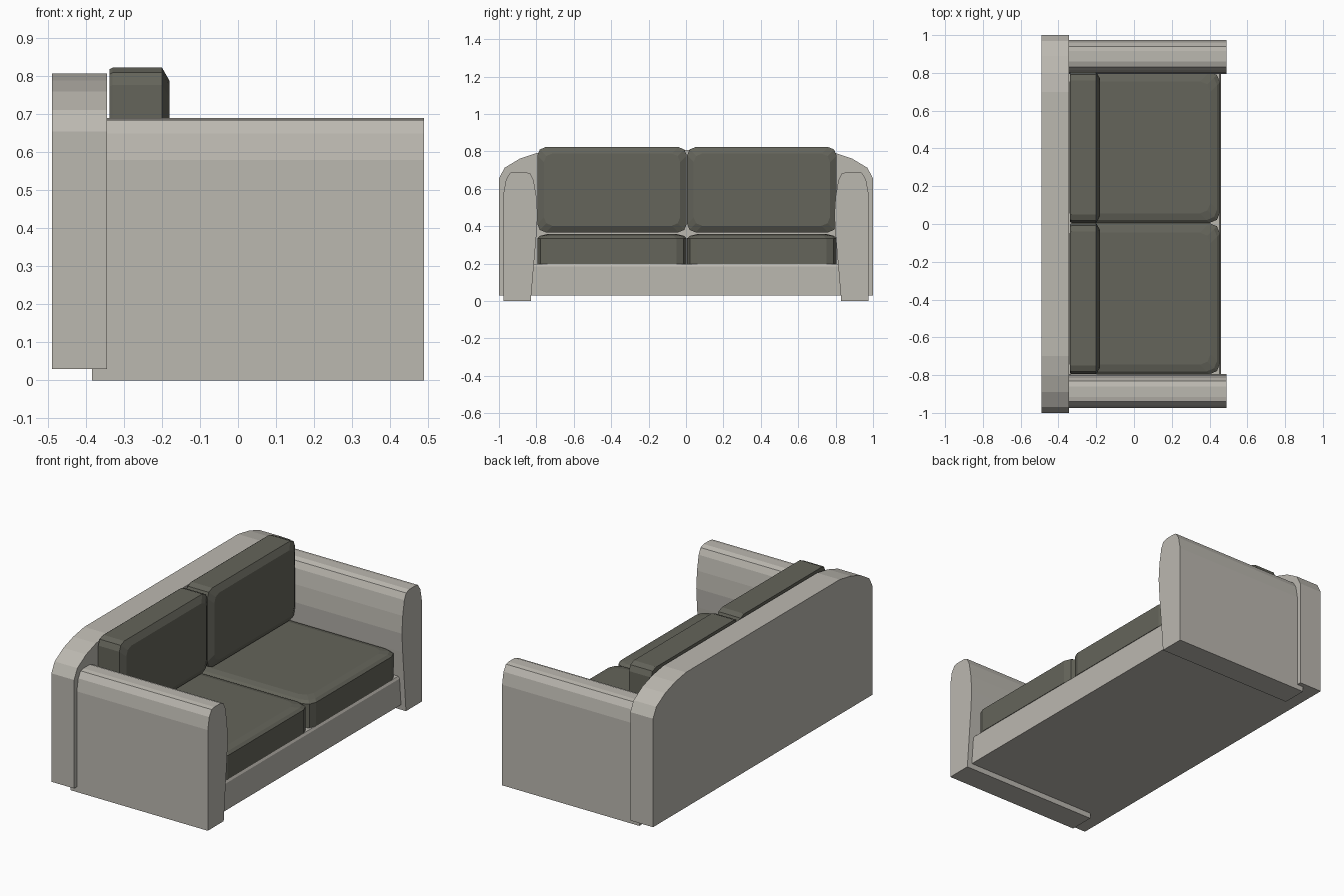
import bpy, bmesh, math

if "Cube" in bpy.data.objects:
    bpy.data.objects.remove(bpy.data.objects["Cube"])

def material(name, rgb):
    m = bpy.data.materials.new(name)
    m.diffuse_color = (*rgb, 1)
    m.use_nodes = True
    m.node_tree.nodes["Principled BSDF"].inputs["Base Color"].default_value = m.diffuse_color
    return m

LIGHT = material("warm_grey_fabric", (0.50, 0.48, 0.435))
DARK = material("dark_olive_fabric", (0.128, 0.128, 0.103))

def loft(name, rings, mat):
    """Skin a list of equal-length point rings and cap both ends."""
    bm = bmesh.new()
    vr = [[bm.verts.new(p) for p in ring] for ring in rings]
    n = len(vr[0])
    for a, b in zip(vr, vr[1:]):
        for i in range(n):
            j = (i + 1) % n
            bm.faces.new((a[i], a[j], b[j], b[i]))
    bm.faces.new(vr[0][::-1])
    bm.faces.new(vr[-1])
    bmesh.ops.recalc_face_normals(bm, faces=bm.faces[:])
    me = bpy.data.meshes.new(name)
    bm.to_mesh(me)
    bm.free()
    me.materials.append(mat)
    ob = bpy.data.objects.new(name, me)
    bpy.context.collection.objects.link(ob)
    return ob

def along_x(name, profile, x0, x1, mat):
    return loft(name, [[(x, y, z) for y, z in profile] for x in (x0, x1)], mat)

def rounded(a0, a1, b0, b1, r, inset=0, seg=2):
    """Rounded rectangle outline, optionally shrunk by inset."""
    a0, a1, b0, b1 = a0 + inset, a1 - inset, b0 + inset, b1 - inset
    corners = [(a1 - r, b1 - r), (a0 + r, b1 - r), (a0 + r, b0 + r), (a1 - r, b0 + r)]
    pts = []
    for k, (ca, cb) in enumerate(corners):
        for s in range(seg + 1):
            t = math.pi / 2 * (k + s / seg)
            pts.append((ca + r * math.cos(t), cb + r * math.sin(t)))
    return pts

# Back panel with shouldered top
half = [(1, 0.03), (1, 0.655), (0.97, 0.712), (0.89, 0.76), (0.80, 0.79), (0.70, 0.808)]
along_x("back_panel", half + [(-y, z) for y, z in half[::-1]], -0.49, -0.345, LIGHT)

# Arms, mirrored left and right
arm = [(0.975, 0), (0.975, 0.58), (0.962, 0.65), (0.94, 0.685), (0.915, 0.69), (0.86, 0.69),
       (0.832, 0.68), (0.815, 0.645), (0.80, 0.56), (0.793, 0.46), (0.80, 0.35),
       (0.813, 0.2), (0.83, 0)]
for side, s in (("left", -1), ("right", 1)):
    along_x(side + "_arm", [(s * y, z) for y, z in arm], -0.385, 0.49, LIGHT)

# Base with a slightly eased top edge
base = [(-0.345, 0.03), (0.46, 0.03), (0.46, 0.185), (0.452, 0.198), (-0.345, 0.198)]
loft("base", [[(x, y, z) for x, z in base] for y in (-0.83, 0.83)], LIGHT)

# Two seat cushions and two back cushions
for side, y0 in (("left", -0.795), ("right", 0.006)):
    y1 = y0 + 0.799
    loft(side + "_seat_cushion",
         [[(x, y, z) for x, y in rounded(-0.342, 0.455, y0, y1, 0.055, i)]
          for z, i in ((0.198, 0), (0.335, 0), (0.348, 0.015), (0.357, 0.05))], DARK)
    loft(side + "_back_cushion",
         [[(x, y, z) for y, z in rounded(y0, y1, 0.367, 0.823, 0.045, i)]
          for x, i in ((-0.338, 0.004), (-0.33, 0), (-0.2, 0), (-0.18, 0.035))], DARK)
